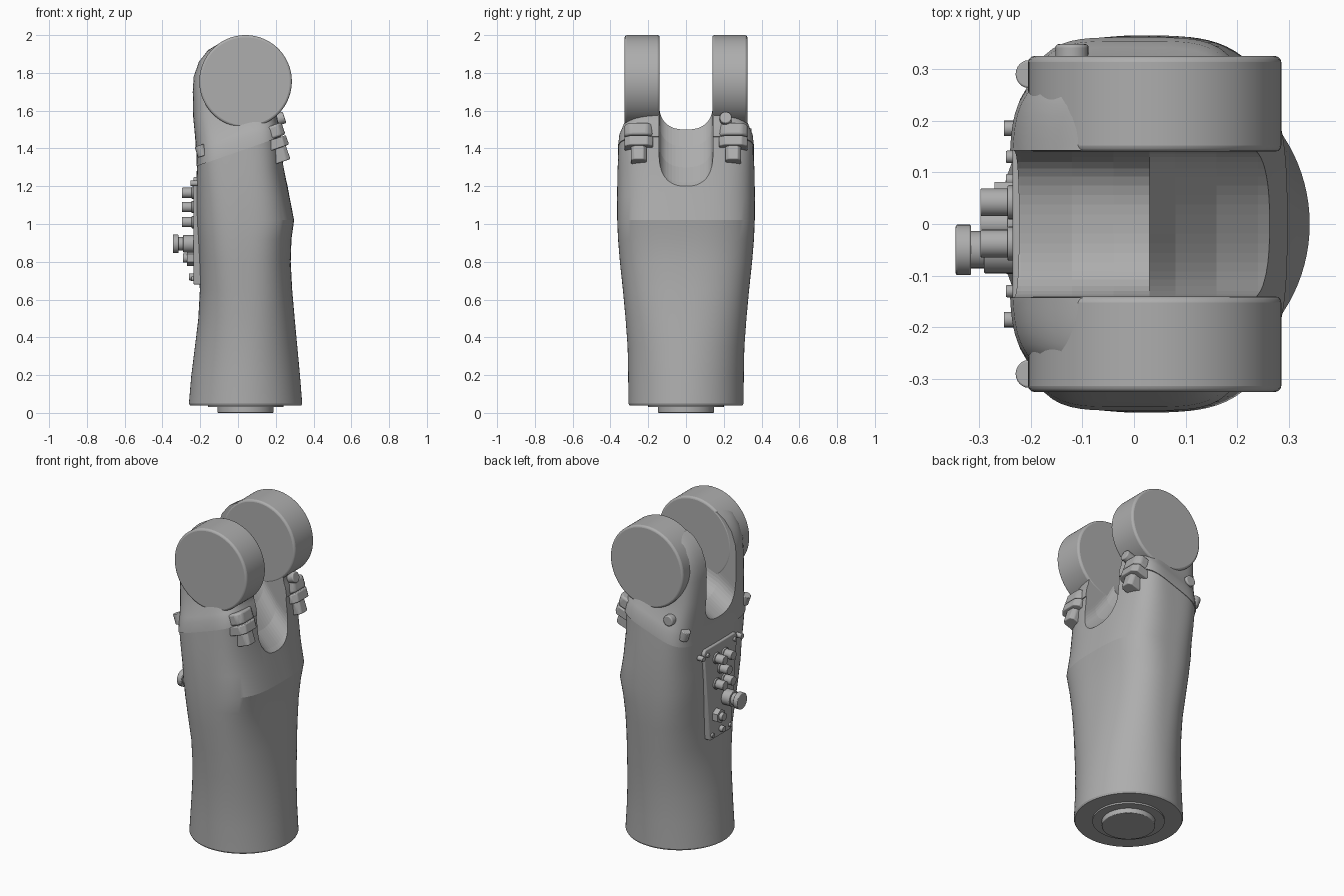
import bpy, bmesh, math
from mathutils import Vector, Matrix

old = bpy.data.objects.get("Cube")
if old:
    bpy.data.objects.remove(old)

grey = bpy.data.materials.new("cast_grey")
grey.use_nodes = True
colour = (0.42, 0.42, 0.42, 1)
grey.diffuse_color = colour
grey.node_tree.nodes["Principled BSDF"].inputs["Base Color"].default_value = colour

SLOPE = 0.349   # tilt of the joint between housing and fork
AXIS = 0.04     # centre line of base and fork eyes


def finish(name, bm, angle=25, bevel=0):
    bmesh.ops.recalc_face_normals(bm, faces=bm.faces)
    mesh = bpy.data.meshes.new(name)
    bm.to_mesh(mesh)
    bm.free()
    mesh.materials.append(grey)
    ob = bpy.data.objects.new(name, mesh)
    bpy.context.collection.objects.link(ob)
    if bevel:
        mod = ob.modifiers.new("bevel", "BEVEL")
        mod.width, mod.segments = bevel, 3
    bpy.ops.object.select_all(action="DESELECT")
    ob.select_set(True)
    bpy.context.view_layer.objects.active = ob
    if angle:
        bpy.ops.object.shade_smooth_by_angle(angle=math.radians(angle))
    return ob


def skin(bm, rings):
    loops = [[bm.verts.new(p) for p in ring] for ring in rings]
    for a, b in zip(loops, loops[1:]):
        for i in range(len(a)):
            j = (i + 1) % len(a)
            bm.faces.new((a[i], a[j], b[j], b[i]))
    bm.faces.new(loops[0])
    bm.faces.new(loops[-1])


def oval(z, x0, x1, hy, power, slope=0, count=96):
    """Superellipse ring, its height following a tilt along x."""
    cx, hx = (x0 + x1) / 2, (x1 - x0) / 2
    ring = []
    for i in range(count):
        t = math.tau * i / count
        c, s = math.cos(t), math.sin(t)
        r = (abs(c) ** power + abs(s) ** power) ** (-1 / power)
        x, y = cx + hx * c * r, hy * s * r
        ring.append((x, y, z + slope * (x - 0.01)))
    return ring


def rod(name, start, direction, length, radius, sides=24, bevel=0):
    bm = bmesh.new()
    bmesh.ops.create_cone(bm, cap_ends=True, segments=sides, radius1=radius,
                          radius2=radius, depth=length)
    d = Vector(direction).normalized()
    turn = d.to_track_quat("Z", "Y").to_matrix().to_4x4()
    place = Matrix.Translation(Vector(start) + d * length / 2)
    bmesh.ops.transform(bm, matrix=place @ turn, verts=bm.verts)
    return finish(name, bm, 30, bevel)


def prism(name, outline, bottom, top, matrix=Matrix(), bevel=0):
    bm = bmesh.new()
    skin(bm, [[matrix @ Vector((a, b, h)) for a, b in outline] for h in (bottom, top)])
    return finish(name, bm, 25, bevel)


# Channel cutter: U sections swept over the saddle crest between the fork arms
bm = bmesh.new()
sections = []
for x, floor in ((-0.4, 1.31), (-0.22, 1.40), (-0.12, 1.465), (-0.04, 1.495),
                 (0.03, 1.5), (0.08, 1.41), (0.16, 1.30), (0.24, 1.22), (0.4, 1.08)):
    ring = [(x, 0.142, 2.3), (x, -0.142, 2.3)]
    for i in range(25):
        t = math.pi * i / 24
        c, s = math.cos(t), math.sin(t)
        r = (abs(c) ** 2.5 + s ** 2.5) ** (-1 / 2.5)
        ring.append((x, -0.142 * c * r, floor + 0.14 - 0.14 * s * r))
    sections.append(ring)
skin(bm, sections)
cutter = finish("channel_cutter", bm, 0)
cutter.hide_render = True
cutter.hide_viewport = True
cutter.display_type = "WIRE"


def carve(ob):
    mod = ob.modifiers.new("channel", "BOOLEAN")
    mod.object, mod.solver = cutter, "EXACT"
    ob.modifiers.move(len(ob.modifiers) - 1, 0)


# Lower housing: round foot blending to a squarer waist with a ridge
bm = bmesh.new()
skin(bm, [oval(*r) for r in (
    (0.04, -0.255, 0.335, 0.30, 2), (0.05, -0.26, 0.34, 0.305, 2),
    (0.20, -0.247, 0.328, 0.306, 2), (0.35, -0.228, 0.314, 0.309, 2.1),
    (0.50, -0.21, 0.300, 0.320, 2.25), (0.65, -0.202, 0.287, 0.334, 2.4),
    (0.80, -0.208, 0.279, 0.350, 2.6), (0.92, -0.214, 0.283, 0.360, 2.8),
    (1.02, -0.22, 0.297, 0.364, 3), (1.13, -0.223, 0.271, 0.365, 3, 0.09),
    (1.26, -0.222, 0.242, 0.363, 3.4, 0.22), (1.386, -0.217, 0.225, 0.358, 4.2, SLOPE))])
carve(finish("lower_housing", bm, 16))

# Fork base and webs, skinned from the tilted joint up behind the eyes
bm = bmesh.new()
skin(bm, [oval(*r) for r in (
    (1.386, -0.220, 0.230, 0.361, 4.4, SLOPE), (1.445, -0.219, 0.222, 0.354, 4.4, SLOPE),
    (1.475, -0.222, 0.212, 0.342, 4.4, SLOPE), (1.53, -0.228, 0.205, 0.322, 4.5, 0.3),
    (1.60, -0.238, 0.21, 0.300, 5, 0.15), (1.70, -0.241, 0.22, 0.292, 5),
    (1.78, -0.236, 0.22, 0.290, 5), (1.86, -0.208, 0.2, 0.288, 5),
    (1.92, -0.160, 0.15, 0.286, 5), (1.95, -0.110, 0.12, 0.284, 5))])
carve(finish("fork_base", bm, 30))

# Fork eyes, mating lugs with ribs, and corner screws on both sides
hexagon = [(-0.07, -0.075), (0.008, -0.075), (0.032, -0.045),
           (0.032, 0.045), (0.008, 0.075), (-0.07, 0.075)]
tilt = Matrix.Rotation(-math.atan(SLOPE), 4, "Y")
up = tilt @ Vector((0, 0, 1))
for side, label in ((1, "left"), (-1, "right")):
    rod("fork_eye_" + label, (AXIS, side * 0.14, 1.755), (0, side, 0), 0.185, 0.245, 96, 0.012)
    at = Matrix.Translation((0.222, side * 0.25, 1.462)) @ tilt
    prism("lug_lower_" + label, hexagon, -0.055, -0.002, at, 0.006)
    prism("lug_upper_" + label, hexagon, 0.002, 0.07, at, 0.012)
    rib = [(x * 0.8 - 0.012, y * 0.55) for x, y in hexagon]
    prism("lug_rib_" + label, rib, -0.13, -0.04, at, 0.006)
    rod("corner_screw_" + label, (-0.185, side * 0.29, 1.36), up, 0.06, 0.027, 24, 0.004)
    rod("panel_screw_" + label, (-0.215, side * 0.185, 1.215), (-1, 0, 0), 0.037, 0.015, 16)

# Plugs on the fork
rod("front_plug", (0.17, 0.21, 1.54), (1, 0, 0.33), 0.08, 0.032, 24, 0.006)
rod("side_plug", (-0.12, 0.28, 1.475), (0, 1, 0), 0.068, 0.032, 24, 0.006)

# Base collar and spigot
rod("base_collar", (AXIS, 0, 0.03), (0, 0, 1), 0.03, 0.2, 64)
rod("base_spigot", (AXIS, 0, 0), (0, 0, 1), 0.06, 0.148, 64, 0.004)

# Connector panel: tapered plate facing -x
to_side = Matrix(((0, 0, -1, 0), (1, 0, 0, 0), (0, 1, 0, 0), (0, 0, 0, 1)))
plate = [(-0.1, 0.68), (0.1, 0.68), (0.16, 1.23), (0.145, 1.25), (-0.145, 1.25), (-0.16, 1.23)]
prism("connector_panel", plate, 0.18, 0.235, to_side, 0.006)


def stud(name, y, z, *steps):
    """Stepped round fitting on the panel: pairs of reach and radius."""
    for n, (reach, radius) in enumerate(steps):
        rod(f"{name}_{n + 1}", (-0.22, y, z), (-1, 0, 0), reach - 0.22, radius, 24, 0.003)


for y, z in ((0.042, 1.165), (-0.038, 1.165), (0, 1.09), (0.042, 1.01), (-0.038, 1.01)):
    stud("small_connector", y, z, (0.297, 0.027), (0.245, 0.033))
stud("large_connector", -0.05, 0.895, (0.29, 0.046), (0.318, 0.036))
rod("large_connector_cap", (-0.315, -0.05, 0.895), (-1, 0, 0), 0.03, 0.049, 32, 0.004)
rod("gland_nut", (-0.22, 0.045, 0.82), (-1, 0, 0), 0.05, 0.042, 6)
stud("gland", 0.045, 0.82, (0.292, 0.024))
stud("pilot_plug", 0, 0.72, (0.26, 0.018))
for y, z in ((0.13, 1.215), (-0.13, 1.215), (0.085, 0.71), (-0.085, 0.71)):
    stud("plate_screw", y, z, (0.248, 0.012))
